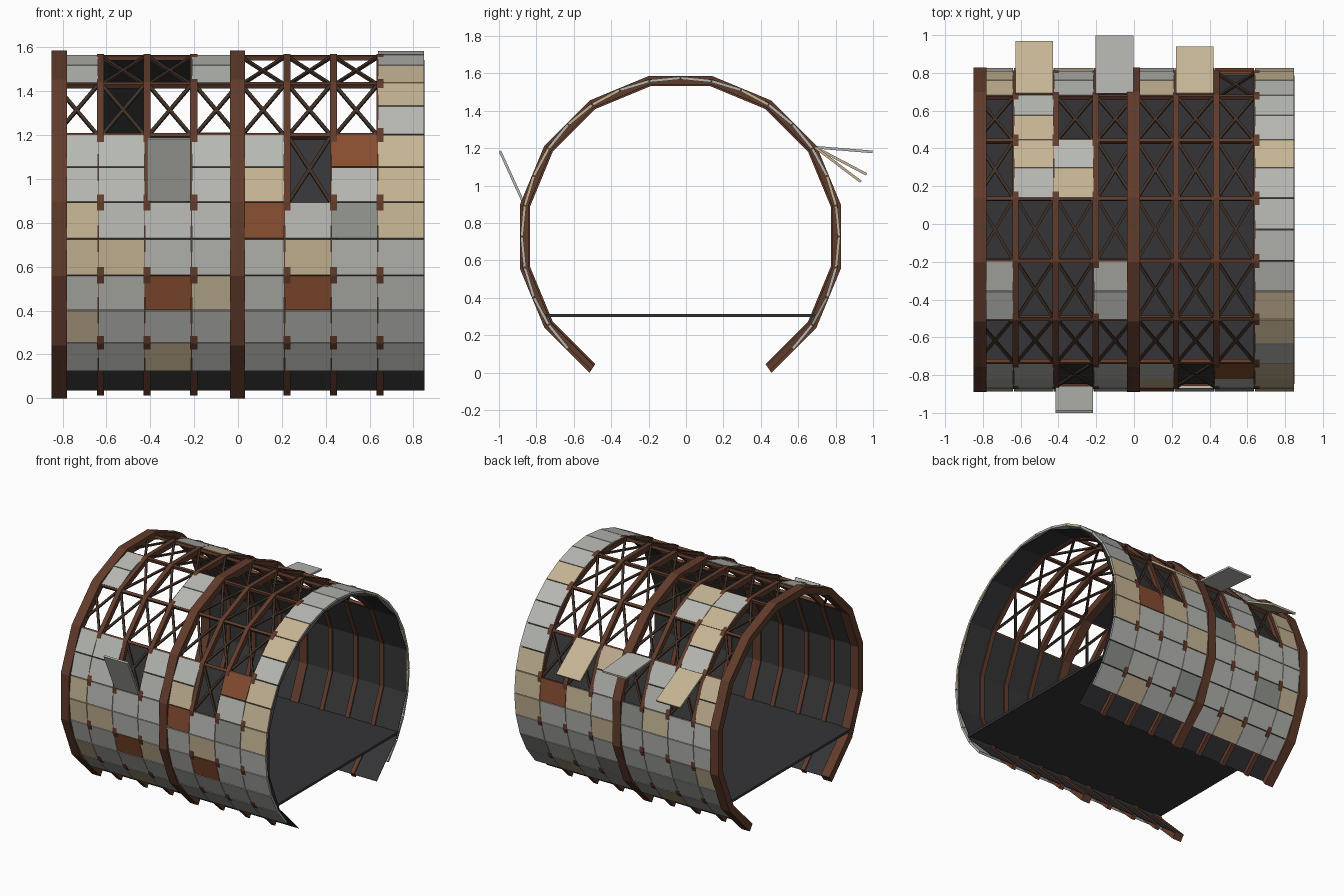
import bpy, bmesh, math, random
from mathutils import Vector, Matrix

if "Cube" in bpy.data.objects:
    bpy.data.objects.remove(bpy.data.objects["Cube"])

random.seed(4)
CY, CZ = -0.03, 0.727
PITCH = 0.2125
X0 = -0.85


def material(name, rgb):
    m = bpy.data.materials.new(name)
    m.diffuse_color = (*rgb, 1)
    m.use_nodes = True
    m.node_tree.nodes["Principled BSDF"].inputs["Base Color"].default_value = m.diffuse_color
    return m


RUST = material("rust_frame", (0.12, 0.045, 0.025))
BRACE = material("dark_brace", (0.05, 0.03, 0.02))
DARK = material("dark_lining", (0.035, 0.035, 0.038))
SKINS = [material("grey_skin", (0.47, 0.48, 0.45)),
         material("tan_skin", (0.56, 0.46, 0.30)),
         material("rust_skin", (0.24, 0.075, 0.03)),
         material("worn_skin", (0.28, 0.30, 0.27))]


def pt(step, r, x=0.0):
    """Point on the barrel; step counts 11.25 degrees from the front bottom edge."""
    a = math.radians(236.25 - 11.25 * step)
    return Vector((x, CY + r * math.cos(a), CZ + r * math.sin(a)))


def prism(bm, outline, x0, x1, slot=0):
    """Extrude a y-z outline from x0 to x1."""
    a = [bm.verts.new((x0, p.y, p.z)) for p in outline]
    b = [bm.verts.new((x1, p.y, p.z)) for p in outline]
    n = len(a)
    faces = [bm.faces.new(a), bm.faces.new(b[::-1])]
    faces += [bm.faces.new((a[i], b[i], b[(i + 1) % n], a[(i + 1) % n])) for i in range(n)]
    for f in faces:
        f.material_index = slot


def bar(bm, p, q, out, w, t):
    """Rectangular bar from p to q, thickness t along the direction out."""
    d = (q - p).normalized()
    side = d.cross(out).normalized()
    up = side.cross(d).normalized()
    rot = Matrix((d, side, up)).transposed().to_4x4()
    m = Matrix.Translation((p + q) / 2) @ rot @ Matrix.Diagonal(((q - p).length, w, t, 1))
    bmesh.ops.create_cube(bm, size=1, matrix=m)


def finish(name, bm, mats, recalc=True):
    if recalc:
        bmesh.ops.recalc_face_normals(bm, faces=bm.faces)
    me = bpy.data.meshes.new(name)
    bm.to_mesh(me)
    bm.free()
    for m in mats:
        me.materials.append(m)
    ob = bpy.data.objects.new(name, me)
    bpy.context.collection.objects.link(ob)
    return ob


# Which bays carry skin: cell 0-3 front wall, 4-8 roof, 9-12 back wall
ROOF_SKIN = {(0, 5), (3, 5), (1, 7), (2, 7), (1, 8)}
MISSING = {(2, 3), (5, 3), (1, 9), (3, 9), (5, 9), (6, 9)}


def lined(c, k):
    return c == 7 or k < 4 or k > 8 or (c, k) in ROOF_SKIN


def skinned(c, k):
    return lined(c, k) and (c, k) not in MISSING


# Ring frames: two heavy, six light
def rib(name, x0, x1, r_out):
    bm = bmesh.new()
    outline = [pt(2 * i, r_out) for i in range(14)] + [pt(2 * i, 0.82) for i in range(13, -1, -1)]
    prism(bm, outline, x0, x1)
    finish(name, bm, [RUST])


rib("heavy_ring_end", -0.85, -0.78, 0.875)
rib("heavy_ring_middle", -0.036, 0.032, 0.875)
for c in (1, 2, 3, 5, 6, 7):
    x = X0 + c * PITCH
    rib("light_ring", x - 0.006, x + 0.027, 0.86)

# Roof stringers
bm = bmesh.new()
for i in range(4, 10):
    out = pt(2 * i, 1) - pt(2 * i, 0)
    bar(bm, pt(2 * i, 0.842, -0.85), pt(2 * i, 0.842, 0.645), out, 0.02, 0.022)
finish("roof_stringers", bm, [RUST])

# Diagonal braces in open bays
bm = bmesh.new()
for c in range(7):
    for k in range(3, 10):
        if skinned(c, k):
            continue
        xa, xb = X0 + c * PITCH + 0.015, X0 + (c + 1) * PITCH
        out = pt(2 * k + 1, 1) - pt(2 * k + 1, 0)
        for s, e in ((xa, xb), (xb, xa)):
            bar(bm, pt(2 * k, 0.845, s), pt(2 * k + 2, 0.845, e), out, 0.016, 0.012)
finish("cross_braces", bm, [BRACE])

# Dark inner lining
bm = bmesh.new()
for c in range(8):
    for k in range(13):
        if lined(c, k):
            xa, xb = X0 + c * PITCH, X0 + (c + 1) * PITCH
            prism(bm, [pt(2 * k, 0.832), pt(2 * k + 2, 0.832),
                       pt(2 * k + 2, 0.829), pt(2 * k, 0.829)], xa, xb)
finish("inner_lining", bm, [DARK])

# Outer skin panels, two per bay
TAN = {(2, 1), (0, 2), (3, 3), (0, 4), (1, 4), (5, 4), (0, 5), (4, 6), (7, 5), (7, 6), (7, 7),
       (7, 9), (7, 10), (2, 14), (1, 15), (1, 16), (7, 15), (7, 19), (0, 18), (4, 18)}
RUSTY = {(2, 3), (5, 3), (4, 5), (6, 7), (6, 20)}
WORN = {(6, 5)}
bm = bmesh.new()
for c in range(8):
    for j in range(1, 25):
        if not skinned(c, j // 2):
            continue
        slot = 1 if (c, j) in TAN else 2 if (c, j) in RUSTY else 3 if (c, j) in WORN else 0
        if slot == 0 and j > 18 and random.random() < 0.3:
            slot = random.choice((1, 1, 3))
        a, b = j + 0.015, j + 0.985
        prism(bm, [pt(a, 0.856), pt(b, 0.856), pt(b, 0.84), pt(a, 0.84)],
              X0 + c * PITCH + 0.002, X0 + (c + 1) * PITCH - 0.002, slot)
finish("skin_panels", bm, SKINS)


# Loose panels swung out on one edge: column, hinge (y, z), tip (y, z), skin
for c, (ya, za), (yb, zb), skin in (
        (1, (0.69, 1.205), (0.965, 1.06), 1),
        (3, (0.69, 1.205), (0.998, 1.18), 0),
        (5, (0.69, 1.205), (0.935, 1.02), 1),
        (2, (-0.865, 0.90), (-0.995, 1.185), 0)):
    bm = bmesh.new()
    xm = X0 + (c + 0.5) * PITCH + 0.003
    p, q = Vector((xm, ya, za)), Vector((xm, yb, zb))
    out = (q - p).cross(Vector((1, 0, 0)))
    bar(bm, p, q, out, 0.2, 0.014)
    finish("loose_panel", bm, [SKINS[skin]])

# Floor deck
bm = bmesh.new()
bar(bm, Vector((-0.85, CY, 0.305)), Vector((0.85, CY, 0.305)), Vector((0, 0, 1)), 1.44, 0.018)
finish("floor_deck", bm, [DARK])
